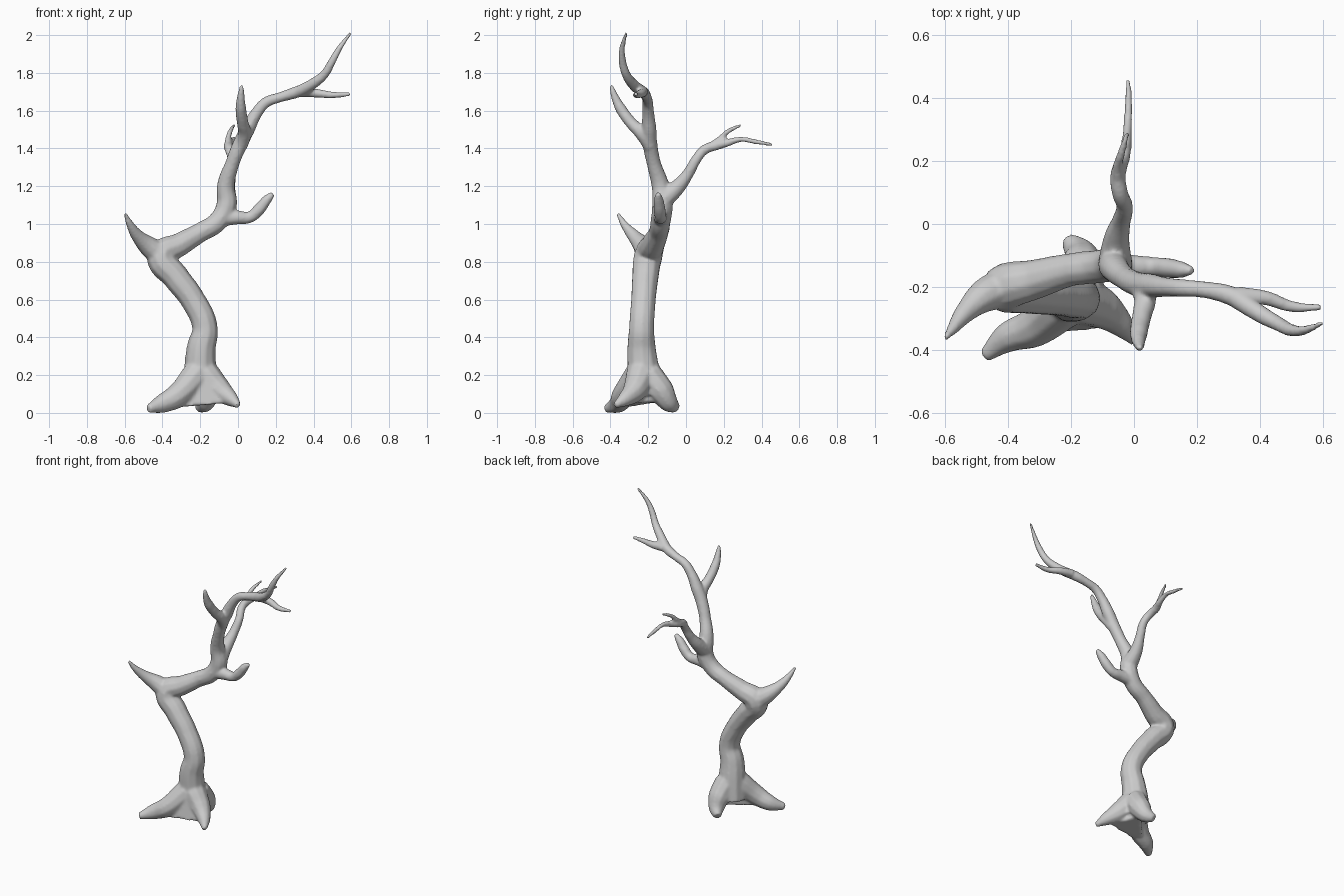
import bpy, bmesh

parts = []


def limb(name, pts):
    """Tapered tube through (x, y, z, radius) points."""
    cu = bpy.data.curves.new(name, 'CURVE')
    cu.dimensions = '3D'
    cu.bevel_depth = 1.0
    cu.bevel_resolution = 3
    cu.resolution_u = 6
    cu.use_fill_caps = True
    sp = cu.splines.new('BEZIER')
    sp.bezier_points.add(len(pts) - 1)
    for bp, (x, y, z, r) in zip(sp.bezier_points, pts):
        bp.co = (x, y, z)
        bp.radius = r
        bp.handle_left_type = bp.handle_right_type = 'AUTO'
    ob = bpy.data.objects.new(name, cu)
    bpy.context.collection.objects.link(ob)
    parts.append(ob)


def web(name, pts):
    """Convex wedge of wood filling between roots."""
    bm = bmesh.new()
    for p in pts:
        bm.verts.new(p)
    bmesh.ops.convex_hull(bm, input=bm.verts)
    me = bpy.data.meshes.new(name)
    bm.to_mesh(me)
    bm.free()
    ob = bpy.data.objects.new(name, me)
    bpy.context.collection.objects.link(ob)
    parts.append(ob)


# Trunk, bent limb and leader
limb("trunk", [(-.2, -.22, .10, .10), (-.2, -.225, .22, .088), (-.195, -.235, .34, .078),
               (-.175, -.235, .45, .068), (-.24, -.225, .6, .067), (-.33, -.215, .72, .072),
               (-.405, -.2, .83, .078), (-.31, -.175, .89, .064), (-.2, -.145, .955, .053),
               (-.11, -.135, 1.01, .054), (-.06, -.125, 1.1, .056), (-.065, -.135, 1.2, .048),
               (-.03, -.17, 1.32, .038), (.01, -.19, 1.42, .04), (.05, -.195, 1.5, .04),
               (.1, -.2, 1.59, .032), (.15, -.203, 1.645, .029), (.22, -.208, 1.67, .027),
               (.3, -.225, 1.695, .032), (.37, -.26, 1.72, .03)])

# Roots
limb("left_root", [(-.22, -.25, .2, .08), (-.32, -.33, .1, .064), (-.40, -.36, .06, .05),
                   (-.475, -.42, .032, .022)])
limb("right_root", [(-.17, -.24, .2, .08), (-.1, -.27, .13, .066), (-.04, -.32, .085, .042),
                    (.003, -.375, .05, .016)])
limb("back_root", [(-.18, -.2, .2, .08), (-.165, -.13, .12, .07), (-.175, -.09, .065, .052),
                   (-.21, -.05, .035, .026)])
web("root_web", [(-.34, -.355, .04), (-.08, -.33, .06), (-.2, -.3, .3), (-.3, -.31, .18),
                 (-.11, -.3, .18), (-.2, -.16, .3), (-.16, -.12, .07), (-.33, -.31, .04)])

# Side branches
limb("left_stub", [(-.4, -.2, .83, .07), (-.47, -.225, .88, .056), (-.53, -.275, .935, .036),
                   (-.57, -.325, .995, .022), (-.597, -.362, 1.055, .01)])
limb("right_twig", [(-.09, -.13, 1.03, .045), (0, -.135, 1.035, .038), (.06, -.135, 1.035, .031),
                    (.11, -.14, 1.075, .033), (.15, -.145, 1.125, .028), (.185, -.147, 1.16, .015)])
limb("front_branch", [(.015, -.19, 1.41, .036), (.035, -.235, 1.48, .037), (.025, -.29, 1.535, .032),
                      (.015, -.345, 1.61, .03), (.015, -.375, 1.67, .022), (.02, -.397, 1.735, .011)])
limb("back_branch", [(-.06, -.12, 1.13, .055), (-.055, -.045, 1.195, .042), (-.04, .01, 1.265, .031),
                     (-.03, .06, 1.35, .027), (-.045, .1, 1.395, .027), (-.05, .16, 1.415, .026),
                     (-.03, .22, 1.43, .021), (-.022, .29, 1.448, .015), (-.018, .37, 1.435, .014),
                     (-.018, .458, 1.42, .009)])
limb("back_twig", [(-.05, .13, 1.41, .022), (-.052, .18, 1.45, .017), (-.04, .225, 1.492, .014),
                   (-.02, .292, 1.523, .009)])

# Fork at the end of the leader
limb("upper_fork", [(.33, -.24, 1.705, .032), (.4, -.285, 1.745, .029), (.46, -.318, 1.795, .024),
                    (.5, -.337, 1.865, .021), (.54, -.337, 1.935, .016), (.597, -.315, 2.012, .009)])
limb("lower_fork", [(.33, -.225, 1.7, .028), (.42, -.235, 1.692, .024), (.5, -.262, 1.683, .019),
                    (.595, -.265, 1.687, .011)])

# Fuse everything into one smooth skin
bpy.ops.object.select_all(action='DESELECT')
for ob in parts:
    ob.select_set(True)
bpy.context.view_layer.objects.active = parts[0]
bpy.ops.object.convert(target='MESH')
bpy.ops.object.join()
tree = bpy.context.view_layer.objects.active
tree.name = "bare_tree"
rm = tree.modifiers.new("fuse", 'REMESH')
rm.mode = 'VOXEL'
rm.voxel_size = .008
sm = tree.modifiers.new("soften", 'SMOOTH')
sm.factor = .5
sm.iterations = 8
for m in ("fuse", "soften"):
    bpy.ops.object.modifier_apply(modifier=m)
low = min(v.co.z for v in tree.data.vertices)
for v in tree.data.vertices:
    v.co.z -= low * max(0, 1 - v.co.z / .3)
bpy.ops.object.shade_smooth()
